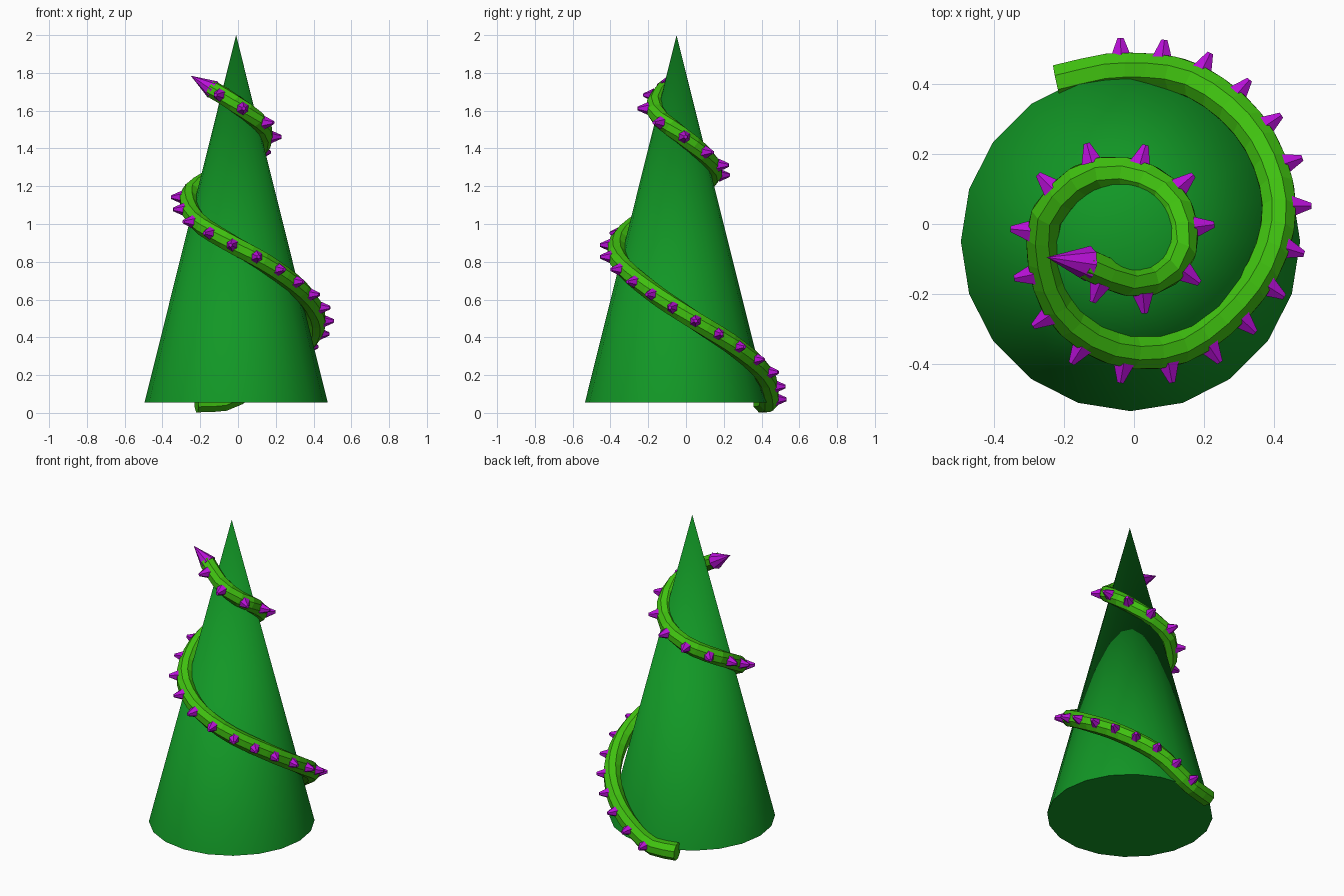
import bpy, bmesh, math
from mathutils import Vector, Matrix

if "Cube" in bpy.data.objects:
    bpy.data.objects.remove(bpy.data.objects["Cube"])


def material(name, rgb):
    m = bpy.data.materials.new(name)
    m.diffuse_color = (*rgb, 1)
    m.use_nodes = True
    m.node_tree.nodes["Principled BSDF"].inputs["Base Color"].default_value = m.diffuse_color
    return m


GREEN = material("tree green", (0.006, 0.31, 0.019))
LIME = material("garland lime", (0.05, 0.53, 0.005))
PURPLE = material("spike purple", (0.48, 0.005, 0.68))


def finish(bm, name, mat):
    bmesh.ops.recalc_face_normals(bm, faces=bm.faces)
    me = bpy.data.meshes.new(name)
    bm.to_mesh(me)
    bm.free()
    me.materials.append(mat)
    ob = bpy.data.objects.new(name, me)
    bpy.context.collection.objects.link(ob)
    return ob


def add_cone(bm, base, tip, r1, r2, sides):
    d = tip - base
    mat = Matrix.Translation((base + tip) / 2) @ d.to_track_quat('Z', 'Y').to_matrix().to_4x4()
    bmesh.ops.create_cone(bm, cap_ends=True, segments=sides, radius1=r1,
                          radius2=r2, depth=d.length, matrix=mat)


# Tree: smooth-sided cone with a flat base
bm = bmesh.new()
add_cone(bm, Vector((-0.01, -0.05, 0.055)), Vector((-0.01, -0.05, 2.0)), 0.485, 0, 20)
for f in bm.faces:
    f.smooth = len(f.verts) < 5
for e in bm.edges:
    if any(len(f.verts) > 5 for f in e.link_faces):
        e.smooth = False
finish(bm, "tree_cone", GREEN)

# Spiral centre line
ctrl = [Vector(p) for p in (
    (-0.22, 0.405, 0.053), (-0.04, 0.44, 0.07), (0.17, 0.41, 0.21),
    (0.345, 0.26, 0.35), (0.415, 0.045, 0.49), (0.345, -0.17, 0.635),
    (0.15, -0.345, 0.79), (-0.06, -0.355, 0.91), (-0.22, -0.23, 1.02),
    (-0.26, -0.01, 1.15), (-0.165, 0.115, 1.23), (-0.065, 0.148, 1.28),
    (0.04, 0.125, 1.33), (0.115, 0.06, 1.40), (0.14, -0.05, 1.49),
    (0.095, -0.135, 1.555), (0.01, -0.165, 1.62), (-0.08, -0.14, 1.68),
    (-0.14, -0.112, 1.715))]
ext = [2 * ctrl[0] - ctrl[1]] + ctrl + [2 * ctrl[-1] - ctrl[-2]]
dense = []
for a, b, c, d in zip(ext, ext[1:], ext[2:], ext[3:]):
    for k in range(20):
        t = k / 20
        dense.append(0.5 * (2 * b + (c - a) * t + (2 * a - 5 * b + 4 * c - d) * t ** 2
                            + (3 * b - a - 3 * c + d) * t ** 3))
dense.append(ctrl[-1])
dist = [0.0]
for p, q in zip(dense, dense[1:]):
    dist.append(dist[-1] + (q - p).length)
total = dist[-1]


def point(s):
    i = 0
    while i < len(dist) - 2 and dist[i + 1] < s:
        i += 1
    return dense[i].lerp(dense[i + 1], (s - dist[i]) / (dist[i + 1] - dist[i]))


def frame(s):
    # position, outward direction and upward direction
    t = (point(min(s + 0.03, total)) - point(max(s - 0.03, 0))).normalized()
    out = Vector((0, 0, 1)).cross(t).normalized()
    return point(s), out, t.cross(out)


# Garland: eight-sided tube along the spiral
bm = bmesh.new()
RINGS, SIDES, R = 46, 8, 0.054
rings = []
for i in range(RINGS):
    p, out, up = frame(total * i / (RINGS - 1))
    r = R - 0.007 * i / (RINGS - 1)
    rings.append([bm.verts.new(p + r * (out * math.cos(a) + up * math.sin(a)))
                  for a in (math.tau * (j + 0.5) / SIDES for j in range(SIDES))])
for r0, r1 in zip(rings, rings[1:]):
    for j in range(SIDES):
        k = (j + 1) % SIDES
        bm.faces.new((r0[j], r0[k], r1[k], r1[j]))
bm.faces.new(rings[0])
bm.faces.new(rings[-1])
finish(bm, "spiral_garland", LIME)

# Blunt spikes along the outside of the garland
bm = bmesh.new()
first, last, COUNT = 0.19, total - 0.07, 25
for i in range(COUNT):
    p, out, up = frame(first + (last - first) * i / (COUNT - 1))
    add_cone(bm, p + out * 0.035, p + out * 0.092, 0.035, 0.01, 6)
finish(bm, "spikes", PURPLE)

# Pointed end of the garland
bm = bmesh.new()
add_cone(bm, Vector((-0.132, -0.113, 1.711)), Vector((-0.25, -0.095, 1.785)), 0.051, 0, 8)
finish(bm, "garland_tip", PURPLE)
